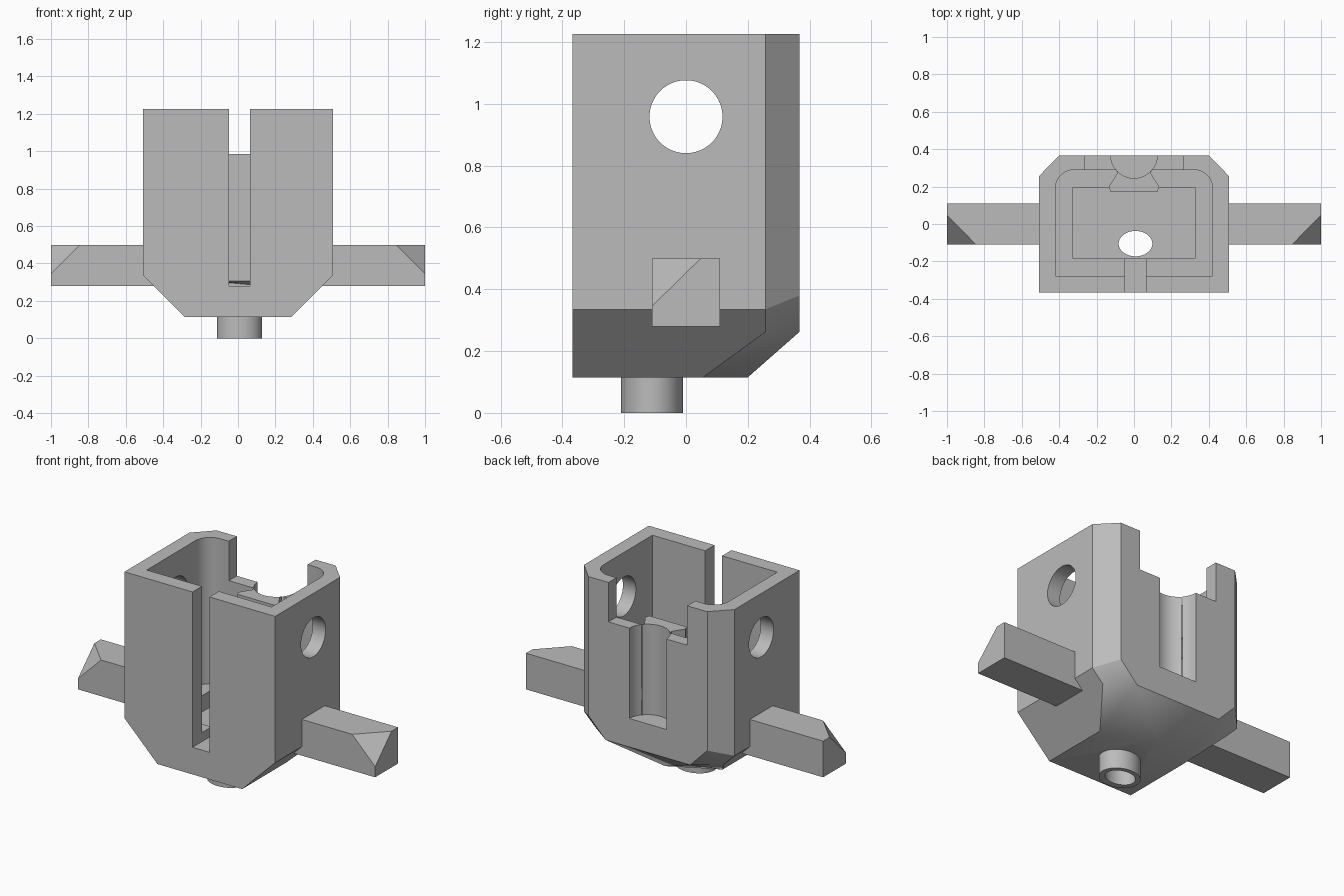
import bpy, bmesh, math
from mathutils import Vector

cube = bpy.data.objects.get("Cube")
if cube:
    bpy.data.objects.remove(cube, do_unlink=True)

grey = bpy.data.materials.new("plain grey")
grey.use_nodes = True
grey.diffuse_color = (0.5, 0.5, 0.5, 1)
grey.node_tree.nodes["Principled BSDF"].inputs["Base Color"].default_value = (0.5, 0.5, 0.5, 1)

MID = 0.008   # shared centre line of the slot and the peg


def finish(name, bm):
    bmesh.ops.recalc_face_normals(bm, faces=bm.faces)
    mesh = bpy.data.meshes.new(name)
    bm.to_mesh(mesh)
    bm.free()
    mesh.materials.append(grey)
    ob = bpy.data.objects.new(name, mesh)
    bpy.context.collection.objects.link(ob)
    return ob


def prism(name, outline, z0, z1):
    bm = bmesh.new()
    face = bm.faces.new([bm.verts.new((x, y, z0)) for x, y in outline])
    grown = bmesh.ops.extrude_face_region(bm, geom=[face])["geom"]
    for v in grown:
        if isinstance(v, bmesh.types.BMVert):
            v.co.z = z1
    return finish(name, bm)


def box(name, x0, x1, y0, y1, z0, z1):
    return prism(name, [(x0, y0), (x1, y0), (x1, y1), (x0, y1)], z0, z1)


def ellipse(cx, cy, rx, ry, n=64):
    return [(cx + rx * math.cos(2 * math.pi * i / n),
             cy + ry * math.sin(2 * math.pi * i / n)) for i in range(n)]


def hull(name, points):
    bm = bmesh.new()
    for p in points:
        bm.verts.new(p)
    bmesh.ops.convex_hull(bm, input=bm.verts)
    bmesh.ops.dissolve_limit(bm, angle_limit=0.02, verts=bm.verts, edges=bm.edges)
    return finish(name, bm)


def combine(target, tool, operation="DIFFERENCE"):
    mod = target.modifiers.new("join", "BOOLEAN")
    mod.operation = operation
    mod.solver = "EXACT"
    mod.object = tool
    tool.hide_render = True
    bpy.context.view_layer.objects.active = target
    bpy.ops.object.modifier_apply(modifier=mod.name)
    bpy.data.objects.remove(tool, do_unlink=True)


def smooth(ob):
    bpy.ops.object.select_all(action="DESELECT")
    ob.select_set(True)
    bpy.context.view_layer.objects.active = ob
    bpy.ops.object.shade_smooth_by_angle(angle=math.radians(30))


# Housing shell: chamfered back corners and a tapered underside
half = [(0.507, -0.367, 1.225), (0.507, 0.257, 1.225), (0.4, 0.367, 1.225),
        (0.507, -0.367, 0.335), (0.507, 0.257, 0.335), (0.4, 0.367, 0.38),
        (0.434, 0.257, 0.262), (0.285, 0.367, 0.262),
        (0.285, -0.367, 0.115), (0.285, 0.055, 0.115)]
housing = hull("housing", half + [(-x, y, z) for x, y, z in half] + [(0, 0.2, 0.115)])

# Hollow inside with rounded back corners, and a smaller pit below it
r = 0.1
arc = [(0.32 + r * math.cos(a), 0.19 + r * math.sin(a))
       for a in [i * math.pi / 24 for i in range(13)]]
inside = [(-0.42, -0.277), (0.42, -0.277)] + arc + [(-x, y) for x, y in reversed(arc)]
combine(housing, prism("hollow", inside, 0.335, 1.4))
combine(housing, box("pit", -0.325, 0.325, -0.185, 0.195, 0.235, 0.5))

# Front slot and wide notch in the back wall
combine(housing, box("slot", MID - 0.057, MID + 0.057, -0.5, -0.1, 0.28, 1.4))
combine(housing, box("notch", -0.265, 0.265, 0.24, 0.5, 0.985, 1.4))

# Dovetail rib on the inner back wall, bevelled at its foot
side = [(0.125, 0.172), (0.135, 0.2), (0.09, 0.27), (0.1, 0.32)]
rib = prism("rib", side + [(-x, y) for x, y in reversed(side)], 0.28, 0.985)
for v in rib.data.vertices:
    if v.co.z < 0.3 and v.co.y < 0.19:
        v.co.z = 0.305
combine(housing, rib, "UNION")

# Round channel down the back
combine(housing, prism("channel", ellipse(0, 0.37, 0.125, 0.125), 0.435, 1.1))

# Oval hollow peg underneath
combine(housing, prism("peg", ellipse(MID, -0.11, 0.12, 0.1), 0, 0.18), "UNION")
combine(housing, prism("peg_bore", ellipse(MID, -0.105, 0.09, 0.068), -0.1, 0.32))

# Cross hole through both side walls
hole = prism("cross_hole", ellipse(0, 0, 0.118, 0.118), -0.7, 0.7)
hole.rotation_euler.y = math.pi / 2
hole.location.z = 0.958
bpy.context.view_layer.update()
combine(housing, hole)
smooth(housing)

# Side arms with one clipped front corner each
for name, s in (("left_arm", 1), ("right_arm", -1)):
    pts = [(x, y, z) for x in (0.435, 1) for y in (-0.11, 0.11) for z in (0.28, 0.5)]
    pts.remove((1, -0.11, 0.5))
    pts += [(0.845, -0.11, 0.5), (1, 0.048, 0.5), (1, -0.11, 0.345)]
    hull(name, [(s * x, y, z) for x, y, z in pts])
